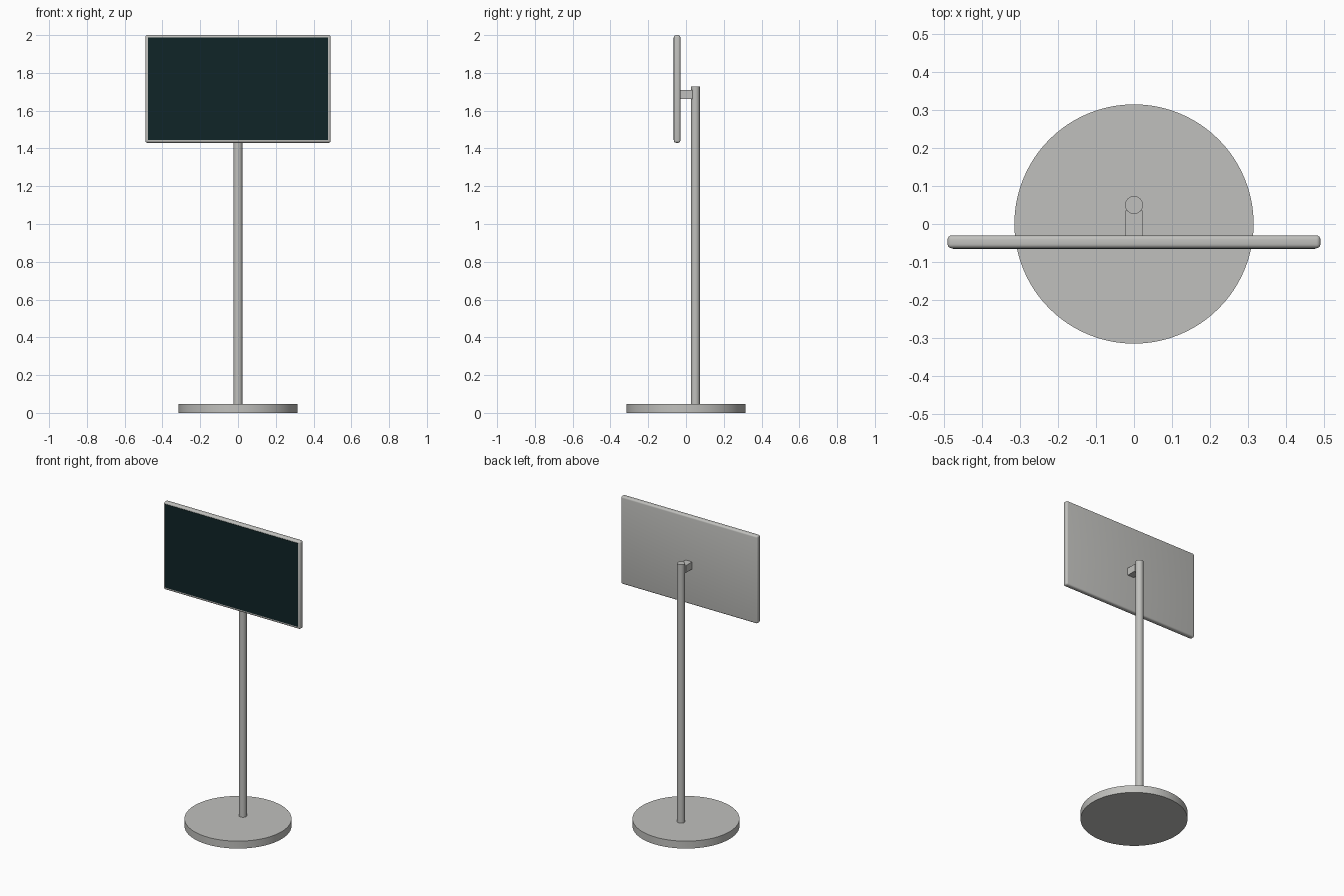
import bpy
import math

cube = bpy.data.objects.get("Cube")
if cube:
    bpy.data.objects.remove(cube, do_unlink=True)


def make_material(name, color, roughness):
    mat = bpy.data.materials.new(name)
    mat.use_nodes = True
    mat.diffuse_color = color
    shader = mat.node_tree.nodes["Principled BSDF"]
    shader.inputs["Base Color"].default_value = color
    shader.inputs["Roughness"].default_value = roughness
    return mat


grey = make_material("light grey metal", (0.53, 0.53, 0.51, 1), 0.5)
glass = make_material("dark screen glass", (0.005, 0.018, 0.02, 1), 0.3)


def finish(name, mat):
    obj = bpy.context.object
    obj.name = obj.data.name = name
    obj.data.materials.append(mat)
    return obj


def box(name, low, high, mat, bevel=0):
    center = [(a + b) / 2 for a, b in zip(low, high)]
    bpy.ops.mesh.primitive_cube_add(size=1, location=center)
    obj = finish(name, mat)
    obj.scale = [b - a for a, b in zip(low, high)]
    bpy.ops.object.transform_apply(location=False, rotation=False, scale=True)
    if bevel:
        mod = obj.modifiers.new("rounded edges", "BEVEL")
        mod.width = bevel
        mod.segments = 4
        bpy.ops.object.modifier_apply(modifier=mod.name)
        bpy.ops.object.shade_smooth_by_angle(angle=math.radians(35))
    return obj


def cylinder(name, radius, bottom, top, y, sides, mat):
    bpy.ops.mesh.primitive_cylinder_add(
        vertices=sides, radius=radius, depth=top - bottom,
        location=(0, y, (bottom + top) / 2))
    obj = finish(name, mat)
    bpy.ops.object.shade_smooth_by_angle(angle=math.radians(35))
    return obj


# Round foot and upright pole set slightly to the back
cylinder("base_disc", 0.315, 0, 0.048, 0, 96, grey)
cylinder("pole", 0.0235, 0.04, 1.727, 0.05, 32, grey)

# Square arm joining the pole to the panel
box("mount_arm", (-0.023, -0.035, 1.663), (0.023, 0.035, 1.71), grey)

# Rounded display housing with a thin screen plate on its front
box("display_housing", (-0.491, -0.064, 1.43), (0.491, -0.03, 2.0), grey, 0.011)
box("screen", (-0.477, -0.066, 1.446), (0.477, -0.06, 1.988), glass)
